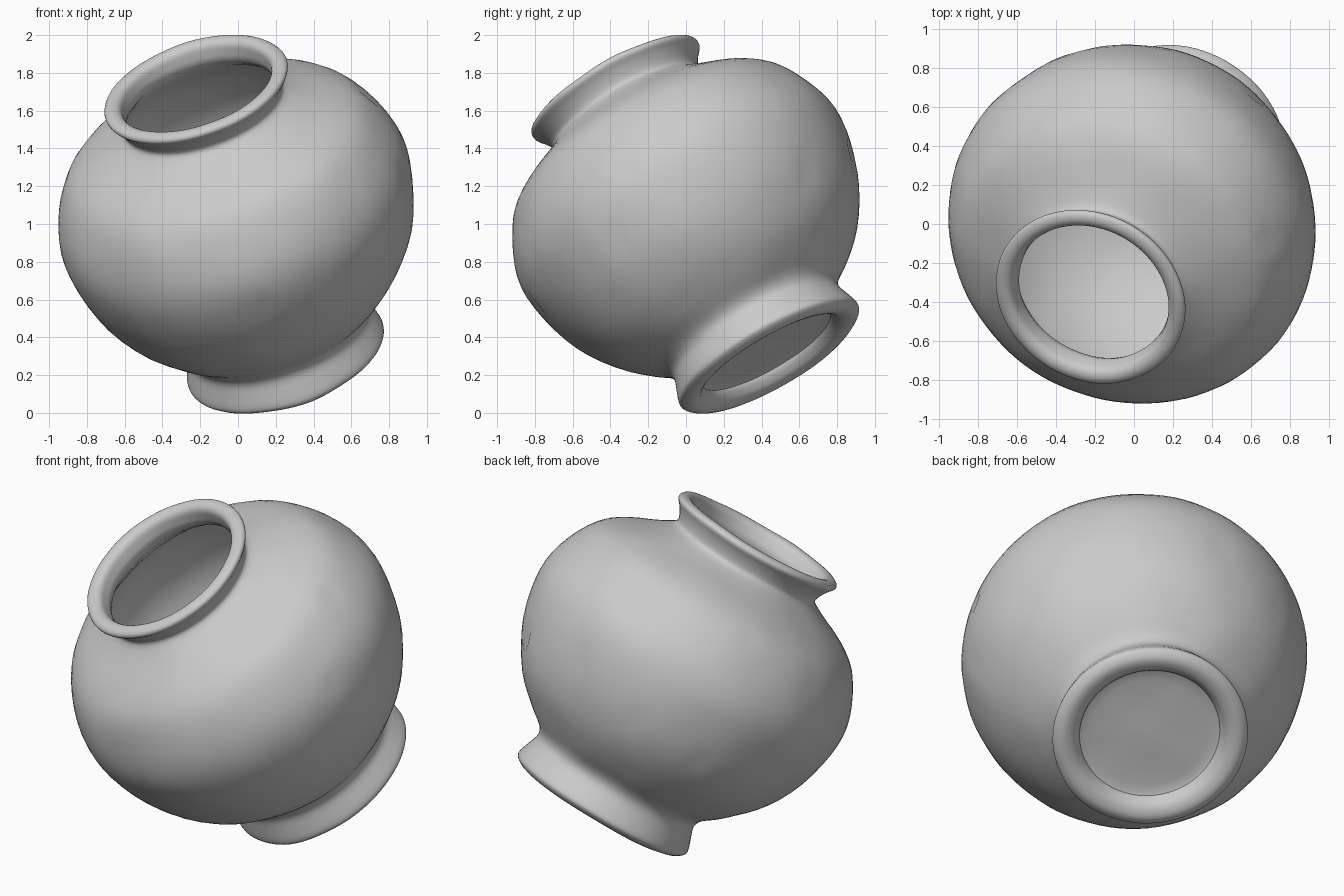
import bpy, bmesh, math
from mathutils import Vector, noise

cube = bpy.data.objects.get("Cube")
if cube:
    bpy.data.objects.remove(cube, do_unlink=True)

SEGMENTS = 96
CENTRE = Vector((0.01, 0.025, 1.025))
AXIS = Vector((-0.28, -0.48, 0.83)).normalized()
TILT = AXIS.to_track_quat('Z', 'Y')

clay = bpy.data.materials.new("grey clay")
clay.use_nodes = True
grey = (0.6, 0.6, 0.6, 1)
clay.diffuse_color = grey
clay.node_tree.nodes["Principled BSDF"].inputs["Base Color"].default_value = grey

# Lathe profile (radius, height along axis): foot recess, foot, body, lip, hollow inside
PROFILE = [
    (0.0, -0.82), (0.2, -0.82), (0.37, -0.825), (0.395, -0.85), (0.43, -0.89),
    (0.49, -0.905), (0.535, -0.88), (0.54, -0.85), (0.52, -0.79), (0.50, -0.72),
    (0.53, -0.66), (0.63, -0.58), (0.76, -0.45), (0.87, -0.27), (0.94, -0.05),
    (0.955, 0.13), (0.91, 0.30), (0.82, 0.46), (0.70, 0.555), (0.54, 0.635),
    (0.45, 0.69), (0.445, 0.73), (0.475, 0.785), (0.503, 0.82), (0.495, 0.845),
    (0.46, 0.855), (0.425, 0.84), (0.41, 0.80), (0.415, 0.72), (0.56, 0.595),
    (0.72, 0.47), (0.84, 0.30), (0.89, 0.10), (0.87, -0.10), (0.78, -0.33),
    (0.58, -0.55), (0.3, -0.67), (0.0, -0.69),
]

# Small knocks in the outer wall, as directions from the body centre
DENTS = [
    (0.85, -0.34, 0.26), (0.65, 0.64, 0.25), (0.4, 0.6, -0.28),
    (0.6, -0.68, -0.3), (0.85, -0.4, -0.12), (0.12, -0.8, -0.45),
    (-0.7, 0.35, 0.5), (0.1, 0.87, 0.35), (-0.3, 0.88, 0.1),
    (-0.6, 0.7, -0.15), (-0.9, 0.1, -0.2), (0.6, -0.1, 0.6),
]


def smooth_profile(points, steps=3):
    """Catmull-Rom curve through the profile points."""
    pts = [Vector(p) for p in points]
    out = []
    for i in range(len(pts) - 1):
        a, b, c = pts[max(i - 1, 0)], pts[i], pts[i + 1]
        d = pts[min(i + 2, len(pts) - 1)]
        for s in range(steps):
            t = s / steps
            out.append(0.5 * (2 * b + (c - a) * t + (2 * a - 5 * b + 4 * c - d) * t * t
                              + (3 * b - a - 3 * c + d) * t ** 3))
    out.append(pts[-1])
    return out


def lathe(name, points):
    bm = bmesh.new()
    rings = []
    for p in points:
        if p.x < 0.001:
            rings.append([bm.verts.new((0, 0, p.y))])
            continue
        rings.append([bm.verts.new((p.x * math.cos(a), p.x * math.sin(a), p.y))
                      for a in (math.tau * k / SEGMENTS for k in range(SEGMENTS))])
    for low, high in zip(rings, rings[1:]):
        for k in range(SEGMENTS):
            n = (k + 1) % SEGMENTS
            loop = [low[k % len(low)], low[n % len(low)],
                    high[n % len(high)], high[k % len(high)]]
            bm.faces.new(list(dict.fromkeys(loop)))
    bmesh.ops.recalc_face_normals(bm, faces=bm.faces)

    # Tilt the jar, then roughen it with slight unevenness and dents in the outer wall
    dents = [Vector(d).normalized() for d in DENTS]
    for v in bm.verts:
        v.co = TILT @ v.co
        out = v.co.normalized()
        shift = 0.006 * noise.noise(v.co * 4)
        if v.co.length > 0.9:
            for d in dents:
                shift -= 0.015 * max(0, 1 - (out - d).length / 0.07)
        v.co += out * shift + CENTRE

    mesh = bpy.data.meshes.new(name)
    bm.to_mesh(mesh)
    bm.free()
    mesh.materials.append(clay)
    obj = bpy.data.objects.new(name, mesh)
    bpy.context.collection.objects.link(obj)
    bpy.context.view_layer.objects.active = obj
    obj.select_set(True)
    bpy.ops.object.shade_smooth_by_angle(angle=math.radians(50))


lathe("tilted_jar", smooth_profile(PROFILE))
